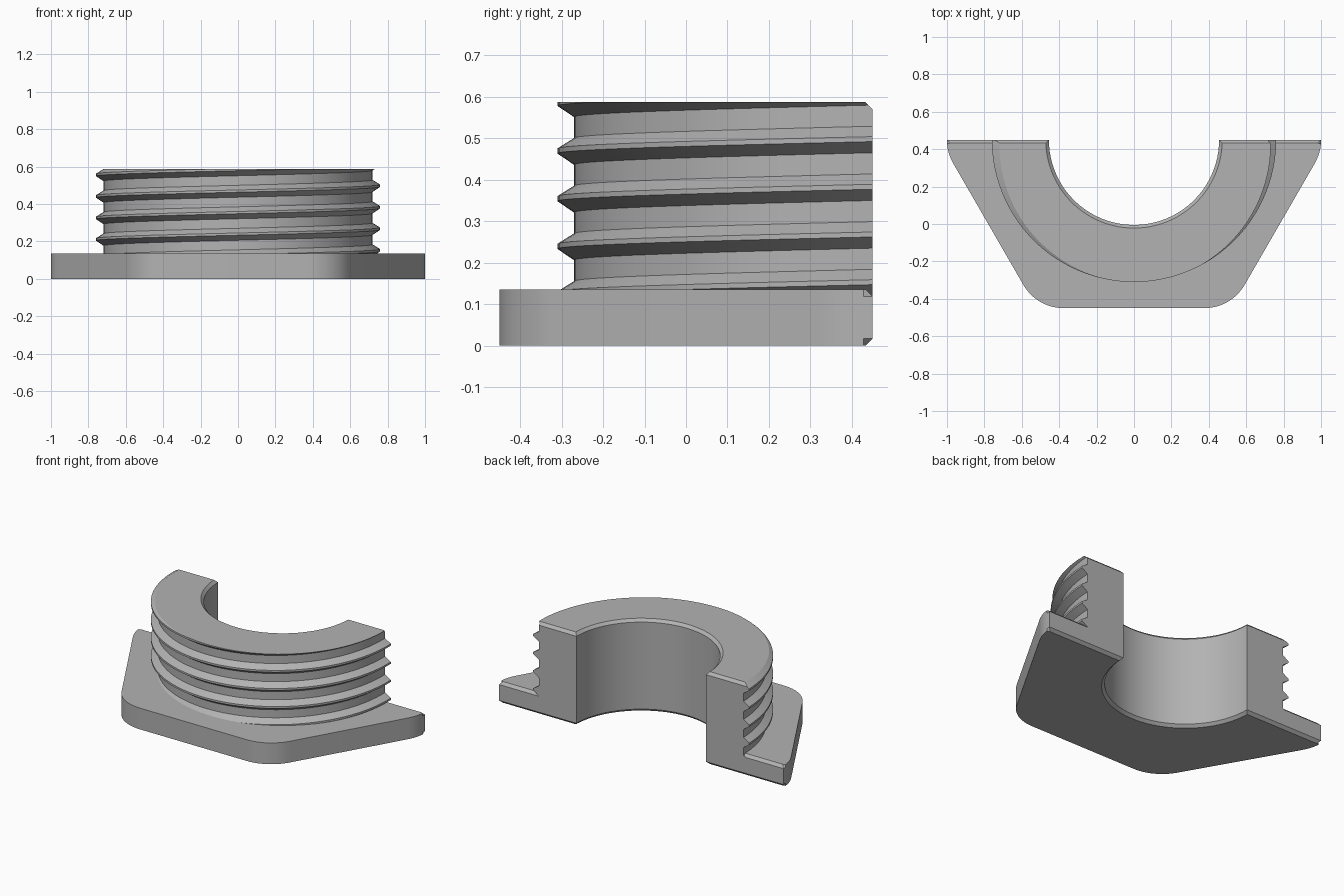
import bpy
import bmesh
from math import radians, cos, sin
from mathutils import Vector

AXIS_Y = 0.45          # the fitting is halved through its own axis
TOP, FLANGE_TOP = 0.587, 0.135
BORE, ROOT, CREST = 0.455, 0.72, 0.76
PITCH, CHAMFER = 0.115, 0.017

if "Cube" in bpy.data.objects:
    bpy.data.objects.remove(bpy.data.objects["Cube"], do_unlink=True)

metal = bpy.data.materials.new("plain_grey_metal")
metal.use_nodes = True
grey = (0.45, 0.45, 0.45, 1.0)
metal.diffuse_color = grey
metal.node_tree.nodes["Principled BSDF"].inputs["Base Color"].default_value = grey


def polar(radius, degrees, z=0.0):
    a = radians(degrees)
    return Vector((radius * cos(a), AXIS_Y + radius * sin(a), z))


def make_object(name, bm):
    bmesh.ops.recalc_face_normals(bm, faces=bm.faces)
    mesh = bpy.data.meshes.new(name)
    bm.to_mesh(mesh)
    bm.free()
    mesh.materials.append(metal)
    obj = bpy.data.objects.new(name, mesh)
    bpy.context.collection.objects.link(obj)
    return obj


def skin(rings, closed=False):
    """Join matching closed rings into a solid, capping the ends."""
    bm = bmesh.new()
    loops = [[bm.verts.new(p) for p in ring] for ring in rings]
    count = len(loops[0])
    for a, b in zip(loops, loops[1:]):
        for i in range(count):
            j = (i + 1) % count
            bm.faces.new((a[i], a[j], b[j], b[i]))
    bm.faces.new(loops[0])
    bm.faces.new(loops[-1])
    return bm


def slice_off(bm, point, normal):
    """Cut away everything beyond a plane and close the opening."""
    geom = bm.verts[:] + bm.edges[:] + bm.faces[:]
    bmesh.ops.bisect_plane(bm, geom=geom, dist=1e-6, plane_co=point,
                           plane_no=normal, clear_outer=True)
    edges = [e for e in bm.edges if e.is_boundary]
    bmesh.ops.holes_fill(bm, edges=edges, sides=0)


def boolean(target, other, operation):
    mod = target.modifiers.new(operation.lower(), 'BOOLEAN')
    mod.operation = operation
    mod.solver = 'EXACT'
    mod.object = other
    bpy.context.view_layer.objects.active = target
    bpy.ops.object.modifier_apply(modifier=mod.name)
    bpy.data.objects.remove(other, do_unlink=True)


# Half hexagon flange with rounded corners and chamfered rims
fillet = 0.25
centre_radius = (0.9 - fillet) / cos(radians(30))
outline = []
for corner in (-180, -120, -60, 0):
    centre = polar(centre_radius, corner)
    for step in range(-30, 31, 5):
        angle = corner + step
        if -180 <= angle <= 0:
            outline.append(centre + polar(fillet, angle) - Vector((0, AXIS_Y, 0)))
up = Vector((0, 0, FLANGE_TOP))
bm = skin([outline, [p + up for p in outline]])
rims = [e for e in bm.edges if abs(e.verts[0].co.z - e.verts[1].co.z) < 1e-5]
bmesh.ops.bevel(bm, geom=rims, offset=CHAMFER, offset_type='OFFSET',
                segments=1, affect='EDGES')
fitting = make_object("threaded_half_fitting", bm)

# Half barrel with a right-handed helical thread
profile = [(0.3, -0.1)]
for turn in range(-4, 3):
    z = 0.469 + turn * PITCH
    profile += [(ROOT, z - 0.033), (CREST, z - 0.006),
                (CREST, z + 0.006), (ROOT, z + 0.031)]
profile.append((0.3, z + 0.031))
rings = []
for angle in range(-180, 1, 3):
    rise = PITCH * (angle + 90) / 360
    rings.append([polar(r, angle, z + rise) for r, z in profile])
bm = skin(rings)
slice_off(bm, (0, 0, TOP), (0, 0, 1))
slice_off(bm, (0, 0, 0.06), (0, 0, -1))
slice_off(bm, (0, AXIS_Y - CHAMFER, TOP), (0, 1, 1))
barrel = make_object("barrel", bm)

# Bore cutter, flared at both ends for the rim chamfers
flare = CHAMFER + 0.02
bore_profile = ((BORE + flare, -0.02), (BORE, CHAMFER),
                (BORE, TOP - CHAMFER), (BORE + flare, TOP + 0.02))
bore = make_object("bore_cutter", skin(
    [[polar(r, a, z) for a in range(0, 360, 4)] for r, z in bore_profile]))
bore.hide_render = True

boolean(fitting, barrel, 'UNION')
boolean(fitting, bore, 'DIFFERENCE')

# Smooth the round walls while keeping the machined edges crisp
bpy.ops.object.select_all(action='DESELECT')
fitting.select_set(True)
bpy.context.view_layer.objects.active = fitting
bpy.ops.object.shade_smooth_by_angle(angle=radians(25))
